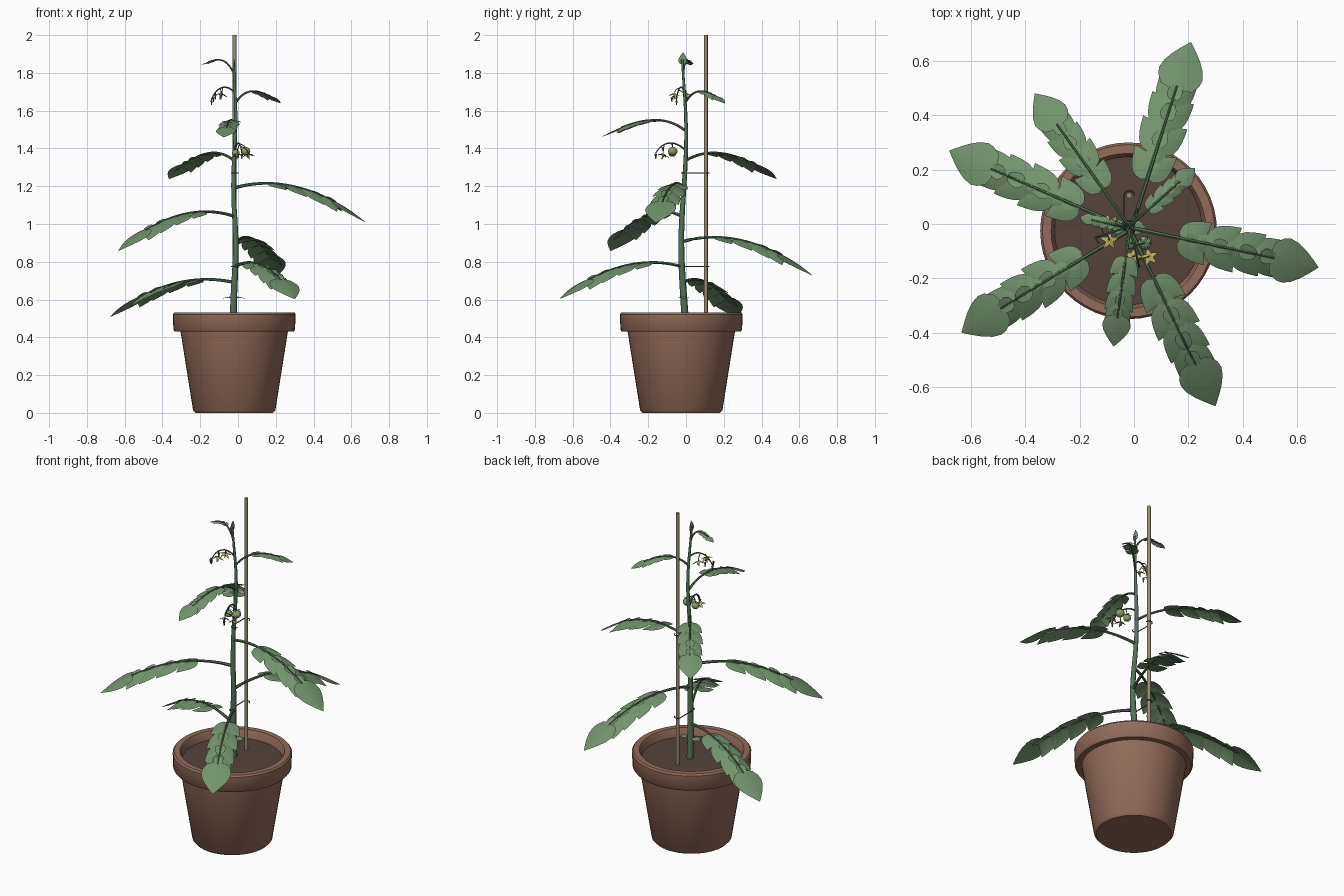
import bpy, bmesh, math
from mathutils import Vector, Matrix

if "Cube" in bpy.data.objects:
    bpy.data.objects.remove(bpy.data.objects["Cube"])
V = Vector
UP = V((0, 0, 1))

def mat(name, rgb):
    m = bpy.data.materials.new(name)
    m.diffuse_color = (*rgb, 1)
    m.use_nodes = True
    m.node_tree.nodes["Principled BSDF"].inputs["Base Color"].default_value = m.diffuse_color
    return m

CLAY = mat("clay", (.29, .15, .105))
SOIL = mat("soil", (.09, .055, .043))
LEAF = mat("leaf_green", (.17, .29, .155))
STEM = mat("stem_green", (.09, .17, .09))
CANE = mat("cane", (.33, .27, .17))
PETAL = mat("petal_yellow", (.50, .42, .12))
FRUIT = mat("fruit_green", (.24, .36, .13))
TWINE = mat("twine", (.10, .10, .08))

def finish(name, bm, *mats):
    me = bpy.data.meshes.new(name)
    bm.to_mesh(me)
    bm.free()
    for m in mats:
        me.materials.append(m)
    ob = bpy.data.objects.new(name, me)
    bpy.context.collection.objects.link(ob)
    bpy.context.view_layer.objects.active = ob
    bpy.ops.object.select_all(action='DESELECT')
    ob.select_set(True)
    bpy.ops.object.shade_smooth_by_angle(angle=math.radians(40))
    return ob

def lathe(name, profile, m, centre, n=48):
    bm = bmesh.new()
    vs = [bm.verts.new((r, 0, z)) for r, z in profile]
    es = [bm.edges.new(p) for p in zip(vs, vs[1:])]
    bmesh.ops.spin(bm, geom=vs + es, axis=UP, cent=(0, 0, 0), steps=n, angle=2 * math.pi)
    bmesh.ops.remove_doubles(bm, verts=bm.verts, dist=1e-5)
    bmesh.ops.recalc_face_normals(bm, faces=bm.faces)
    bmesh.ops.translate(bm, verts=bm.verts, vec=centre)
    return finish(name, bm, m)

def tube(bm, pts, r0, r1, sides=8, idx=0):
    rings = []
    for i, p in enumerate(pts):
        d = (pts[min(i + 1, len(pts) - 1)] - pts[max(i - 1, 0)]).normalized()
        a = d.cross(V((.31, .93, .17))).normalized()
        b = d.cross(a)
        r = r0 + (r1 - r0) * i / (len(pts) - 1)
        rings.append([bm.verts.new(p + r * (a * math.cos(k * math.tau / sides) + b * math.sin(k * math.tau / sides)))
                      for k in range(sides)])
    for A, B in zip(rings, rings[1:]):
        for k in range(sides):
            f = bm.faces.new((A[k], A[k - 1], B[k - 1], B[k]))
            f.material_index = idx
    for ring in (rings[0], rings[-1]):
        bm.faces.new(ring).material_index = idx

HEART = [(0, .35), (.06, .72), (.16, .95), (.3, 1), (.48, .88), (.66, .64), (.82, .36), (.93, .15), (1, .01)]

def blade(bm, base, d, length, half, droop=.12, cup=.12, idx=1, side=None):
    """One heart-shaped leaf blade, slightly folded and curling down."""
    d = d.normalized()
    s = side or d.cross(UP).normalized()
    n = s.cross(d)
    rows = []
    for t, w in HEART:
        rows.append([bm.verts.new(base + d * (length * (t - (.07 * abs(u) if t < .1 else 0))) + s * (u * w * half)
                     - n * (droop * length * t * t + cup * half * w * u * u)) for u in (-1, -.5, 0, .5, 1)])
    for A, B in zip(rows, rows[1:]):
        for k in range(4):
            bm.faces.new((A[k], A[k + 1], B[k + 1], B[k])).material_index = idx

def bezier(p0, p1, p2, p3, n):
    return [p0 * (1 - t)**3 + p1 * 3 * t * (1 - t)**2 + p2 * 3 * t * t * (1 - t) + p3 * t**3
            for t in (i / n for i in range(n + 1))]

def stem_at(z):
    return V((-.018 + .006 * math.sin(z * 9), -.012 + .013 * math.sin((z - 1.18) * 5.5), z))

# pot, soil and cane
lathe("pot", [(0, 0), (.205, 0), (.218, .014), (.284, .43), (.314, .43), (.322, .44), (.325, .522),
              (.317, .532), (.285, .532), (.278, .52), (.268, .46), (0, .46)], CLAY, (-.02, -.025, 0))
lathe("soil", [(0, .492), (.15, .49), (.272, .484), (.27, .47)], SOIL, (-.02, -.025, 0))
bm = bmesh.new()
tube(bm, [V((-.018, .105, .47)), V((-.018, .105, 2))], .0105, .0105, 10)
finish("support_cane", bm, CANE)

# twine loops holding stem to cane
for i, z in enumerate((.775, 1.27)):
    bm = bmesh.new()
    c = stem_at(z)
    loop = []
    for k in range(25):
        a = k * math.tau / 24
        y = .105 if math.sin(a) >= 0 else c.y
        loop.append(V((-.018 + .018 * math.cos(a), y + .018 * math.sin(a), z)))
    tube(bm, loop, .003, .003, 5)
    finish(f"tie_{i + 1}", bm, TWINE)

# main stem with small upright top leaf
bm = bmesh.new()
tube(bm, [stem_at(.48 + i * 1.39 / 40) for i in range(41)], .0195, .006, 10)
blade(bm, stem_at(1.85), V((0, .05, 1)), .06, .022, 0, .1, side=V((0, 1, 0)))
finish("main_stem", bm, STEM, LEAF)

# compound leaves in spiral order: tip position, attach height, rise
LEAVES = [((-.68, .27, .51), .69, .025), ((.30, -.67, .605), .775, .03), ((.21, .67, .73), .905, .035),
          ((-.635, -.40, .86), 1.04, .035), ((.68, -.16, 1.01), 1.19, .035), ((-.365, .48, 1.24), 1.335, .05),
          ((-.075, -.45, 1.46), 1.49, .065), ((.225, .205, 1.64), 1.64, .065), ((-.20, .025, 1.84), 1.79, .075)]
for i, (tip, z0, rise) in enumerate(LEAVES):
    bm = bmesh.new()
    a, tip = stem_at(z0), V(tip)
    flat = V((tip.x - a.x, tip.y - a.y, 0))
    L = flat.length
    path = bezier(a, a + flat * .25 + UP * rise * 1.5, a + flat * .6 + UP * rise * 1.1, tip, 60)

    def at(frac):
        k = min(range(59), key=lambda j: abs((path[j] - a).dot(flat) / L / L - frac))
        return path[k], (path[k + 1] - path[k]).normalized(), k
    end, _, k_end = at(.765)
    tube(bm, path[:k_end + 1:3] + [end], .009 * (.45 + .55 * L / .7), .003, 6)
    for frac, size in ((.29, .9), (.37, .4), (.44, 1), (.53, .4), (.585, 1), (.70, .95)):
        p, d, _ = at(frac)
        for sgn in (-1, 1):
            e = Matrix.Rotation(sgn * math.radians(42), 3, 'Z') @ d
            blade(bm, p, e - UP * .12, .19 * L * size, .073 * L * size, .12)
    blade(bm, end, tip - end + UP * .02 * L, (tip - end).length, .115 * L, .08)
    finish(f"leaf_{i + 1}", bm, STEM, LEAF)

# seed leaves near the soil
bm = bmesh.new()
for sgn in (-1, 1):
    p = stem_at(.605)
    tube(bm, [p, p + V((sgn * .025, 0, .008))], .004, .003, 6)
    blade(bm, p + V((sgn * .02, 0, .008)), V((sgn, 0, .05)), .045, .028, .25)
finish("seed_leaves", bm, STEM, LEAF)

def flower(bm, p, d):
    """Five-petalled star with a small cone, facing along d."""
    q = d.to_track_quat('Z', 'Y')
    for k in range(5):
        e = q @ V((math.cos(k * math.tau / 5), math.sin(k * math.tau / 5), .25))
        blade(bm, p, e, .038, .009, -.1, .1, 1, side=e.cross(d).normalized())
    tube(bm, [p, p + d * .025], .007, .002, 6, 1)

def fruit(bm, p, r):
    res = bmesh.ops.create_uvsphere(bm, u_segments=16, v_segments=10, radius=r,
                                    matrix=Matrix.Translation(p) @ Matrix.Diagonal((1, 1, .9, 1)))
    for f in {f for v in res['verts'] for f in v.link_faces}:
        f.material_index = 2
    for k in range(5):
        e = V((math.cos(k * math.tau / 5), math.sin(k * math.tau / 5), .15))
        blade(bm, p + UP * r * .9, e, r * 1.1, r * .22, .15, .1, 0)

# trusses: attach height, end of arm, then hanging items (kind, place)
TRUSSES = [(1.385, (.02, -.16, 1.375), [("fruit", (.04, -.07, 1.385), .025), ("fruit", (-.012, -.072, 1.375), .021),
            ("flower", (.055, -.12, 1.37), 0), ("flower", (-.005, -.12, 1.37), 0), ("bud", (.02, -.16, 1.36), .008)]),
           (1.69, (-.14, -.05, 1.66), [("flower", (-.085, .003, 1.69), 0), ("flower", (-.09, -.06, 1.69), 0),
            ("bud", (-.12, -.01, 1.675), .007), ("bud", (-.14, -.05, 1.645), .007), ("bud", (-.13, -.075, 1.66), .007)])]
for i, (z0, tip, items) in enumerate(TRUSSES):
    bm = bmesh.new()
    a, tip = stem_at(z0), V(tip)
    arm = bezier(a, a.lerp(tip, .25) + UP * .055, a.lerp(tip, .75) + UP * .075, tip, 20)
    tube(bm, arm[::2], .005, .003, 6)
    for kind, p, r in items:
        p = V(p)
        start = min(arm, key=lambda q: (q - p).xy.length)
        tube(bm, bezier(start, start.lerp(p, .4) + UP * .012, p + UP * .025, p + UP * r * .8, 5), .003, .002, 5)
        if kind == "fruit":
            fruit(bm, p, r)
        elif kind == "flower":
            flower(bm, p, V((p.x - a.x, p.y - a.y, -.1)).normalized() * .4 - UP * .9)
        else:
            tube(bm, [p + UP * .01, p, p - UP * .015], r, r * .3, 6, 0)
    finish(f"truss_{i + 1}", bm, STEM, PETAL, FRUIT)
